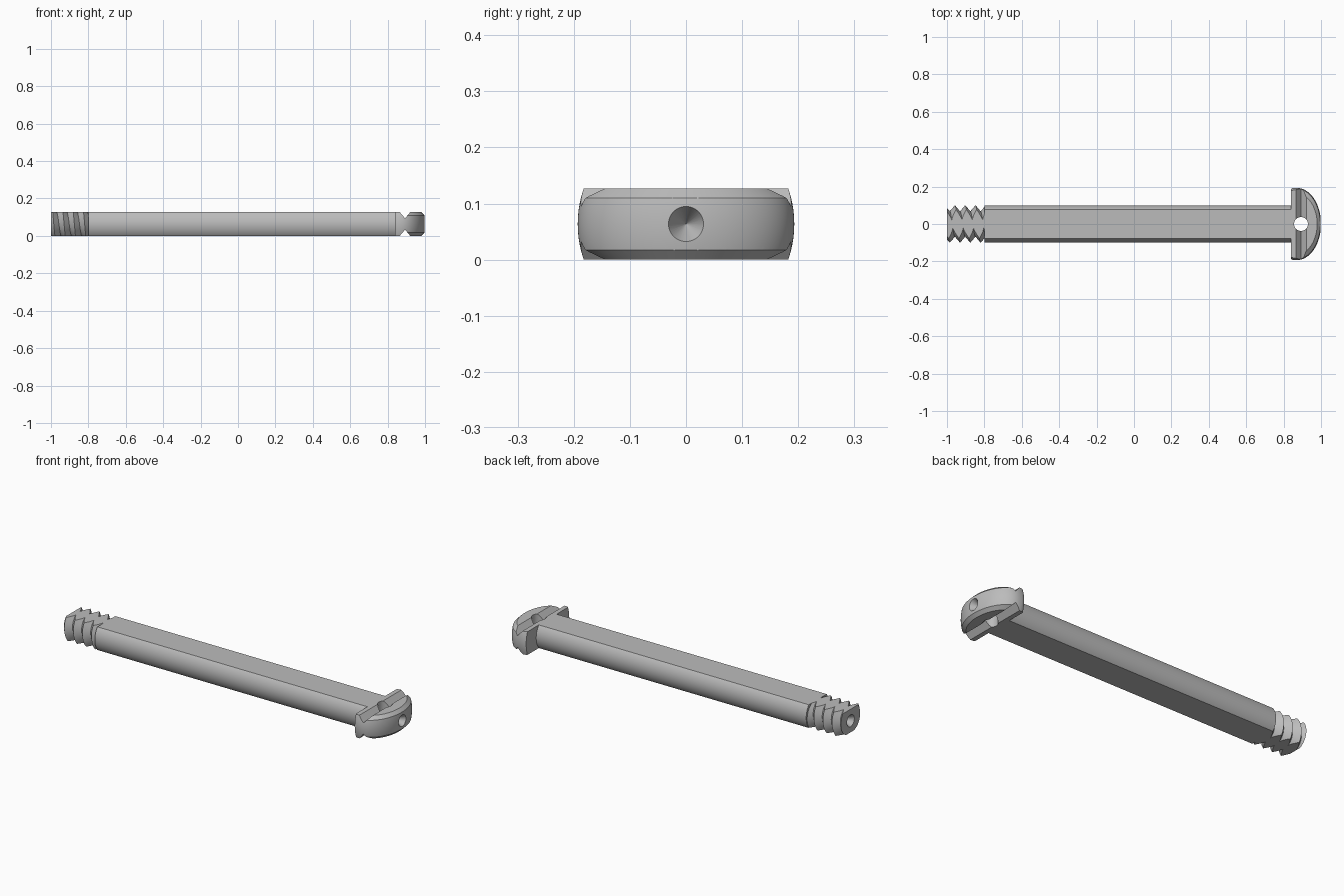
import bpy, bmesh, math
from mathutils import Vector

if "Cube" in bpy.data.objects:
    bpy.data.objects.remove(bpy.data.objects["Cube"])

HALF = 0.0635          # half thickness between the two flats
SLOT_X = 0.893         # centre of the cross slot in the head

steel = bpy.data.materials.new("grey_steel")
steel.use_nodes = True
steel.diffuse_color = (0.5, 0.5, 0.5, 1)
steel.node_tree.nodes["Principled BSDF"].inputs["Base Color"].default_value = (0.5, 0.5, 0.5, 1)


def finish(bm, name):
    bmesh.ops.recalc_face_normals(bm, faces=bm.faces)
    mesh = bpy.data.meshes.new(name)
    bm.to_mesh(mesh)
    bm.free()
    obj = bpy.data.objects.new(name, mesh)
    mesh.materials.append(steel)
    bpy.context.collection.objects.link(obj)
    return obj


def loft(name, axis, sections, n=96, centre=(0, 0, HALF), scale=(1, 1)):
    """Solid through elliptical rings; each section is (position, radius)."""
    bm = bmesh.new()
    rings = []
    for pos, r in sections:
        ring = []
        for i in range(n):
            a = math.tau * i / n
            u, v = r * scale[0] * math.cos(a), r * scale[1] * math.sin(a)
            p = {"x": (pos, u, v), "y": (u, pos, v), "z": (u, v, pos)}[axis]
            ring.append(bm.verts.new(Vector(p) + Vector(centre)))
        rings.append(ring)
    for a, b in zip(rings, rings[1:]):
        for i in range(n):
            j = (i + 1) % n
            bm.faces.new((a[i], a[j], b[j], b[i]))
    bm.faces.new(rings[0])
    bm.faces.new(rings[-1])
    return finish(bm, name)


def box(name, x0, x1, half_z):
    bm = bmesh.new()
    bmesh.ops.create_cube(bm, size=1)
    for v in bm.verts:
        v.co = Vector(((x0 + x1) / 2 + v.co.x * (x1 - x0), v.co.y, HALF + v.co.z * 2 * half_z))
    return finish(bm, name)


def boolean(obj, cutter, operation="DIFFERENCE"):
    cutter.hide_render = True
    mod = obj.modifiers.new("cut", "BOOLEAN")
    mod.operation, mod.solver, mod.object = operation, "EXACT", cutter
    bpy.context.view_layer.objects.active = obj
    bpy.ops.object.modifier_apply(modifier=mod.name)
    bpy.data.objects.remove(cutter)


def thread(name, start, pitch, turns, crest, root, n=72):
    """Solid helical V thread, alternating crest and root along the axis."""
    bm = bmesh.new()
    rows = 2 * turns + 1
    grid = []
    for i in range(n):
        a = math.tau * i / n
        col = []
        for k in range(rows):
            r = root if k % 2 else crest
            x = start + pitch * (i / n + k / 2)
            col.append(bm.verts.new((x, r * math.cos(a), HALF + r * math.sin(a))))
        grid.append(col)
    for i in range(n):
        nxt, shift = (grid[i + 1], 0) if i < n - 1 else (grid[0], 2)
        for k in range(rows - 1):
            if k + 1 + shift < rows:
                bm.faces.new((grid[i][k], nxt[k + shift], nxt[k + 1 + shift], grid[i][k + 1]))
    # Close both ends with fans around the axis
    first = [c[0] for c in grid] + [grid[0][2], grid[0][1]]
    last = [c[-1] for c in grid[:-1]] + [grid[-1][-3], grid[-1][-2], grid[-1][-1]]
    first_x, last_x = start - pitch, start + pitch * (turns + 2)
    last = [grid[-1][-3], grid[-1][-2], grid[-1][-1]] + [c[-1] for c in reversed(grid[:-1])]
    for loop, x in ((first, first_x), (last, last_x)):
        tip = bm.verts.new((x, 0, HALF))
        for p, q in zip(loop, loop[1:] + loop[:1]):
            if not {p, q} == {grid[0][-1], grid[-1][-3]}:
                bm.faces.new((p, q, tip))
            else:
                bm.faces.new((p, q, tip))
    return finish(bm, name)


def shade(obj):
    bpy.ops.object.select_all(action="DESELECT")
    obj.select_set(True)
    bpy.context.view_layer.objects.active = obj
    bpy.ops.object.shade_smooth_by_angle(angle=math.radians(25))


# Shaft: round bar with two flats
shaft = loft("shaft", "x", [(-0.8, 0.1), (0.85, 0.1)])
boolean(shaft, box("shaft_flats", -1.2, 1.2, HALF), "INTERSECT")

# Threaded end with a centre-drilled tip
threaded_end = thread("threaded_end", -1.1225, 0.055, 8, 0.1, 0.067)
boolean(threaded_end, box("thread_flats", -1, -0.795, HALF), "INTERSECT")
boolean(threaded_end, loft("tip_drill", "x", [(-1.01, 0.038), (-0.945, 0.0005)], 48))

# Head: domed round head cut to the same two flats
dome = [(0.84, 0.187), (0.847, 0.191), (0.858, 0.193)]
dome += [(0.87 + 0.13 * math.sin(t), 0.193 * math.cos(t))
         for t in (math.pi / 2 * i / 24 for i in range(24))]
dome.append((1.0, 0.002))
head = loft("head", "x", dome)
boolean(head, box("head_flats", 0.8, 1.1, HALF), "INTERSECT")

# Bevel along the curved rim, only outward of the slot
trimmer = box("rim_trimmer", SLOT_X, 1.1, 0.1)
lens = loft("rim_lens", "z", [(-0.11, 0.485), (0, 1.325), (0.11, 0.485)],
            centre=(0.87, 0, HALF), scale=(0.13, 0.193))
boolean(trimmer, lens)
boolean(head, trimmer)

# V slots across both flats, cross hole and centre drilling
for side in (-1, 1):
    slot = loft("slot", "y", [(-0.3, 1), (0.3, 1)], 4,
                (SLOT_X, 0, HALF + side * HALF), (0.028, 0.033))
    boolean(head, slot)
boolean(head, loft("cross_hole", "z", [(-0.2, 0.037), (0.2, 0.037)], 48, (SLOT_X, 0, HALF)))
boolean(head, loft("head_drill", "x", [(1.01, 0.038), (0.945, 0.0005)], 48))

# The cross hole also clears the end of the shaft
for part in (shaft, threaded_end, head):
    shade(part)
